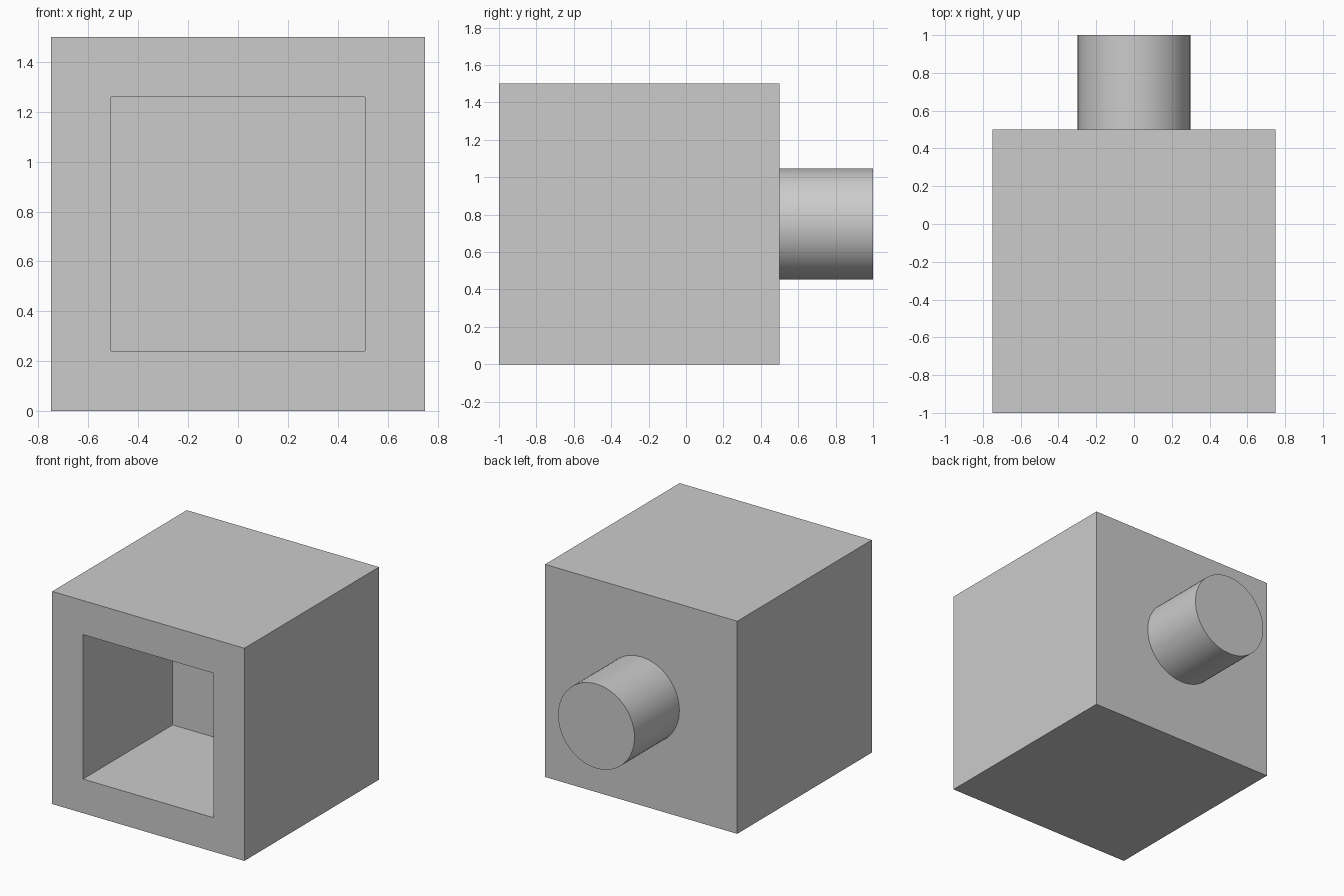
import bpy
import bmesh
import math
from mathutils import Matrix

default = bpy.data.objects.get("Cube")
if default:
    bpy.data.objects.remove(default, do_unlink=True)

SIZE = 1.5      # block edge length
OPENING = 0.82  # socket width and height
DEPTH = 1.0     # socket depth
RADIUS = 0.298  # peg radius
MID_Z = SIZE / 2

# Single grey material
grey = bpy.data.materials.new("plain grey")
grey.use_nodes = True
colour = (0.6, 0.6, 0.6, 1)
grey.diffuse_color = colour
grey.node_tree.nodes["Principled BSDF"].inputs["Base Color"].default_value = colour


def add_object(name, bm):
    mesh = bpy.data.meshes.new(name)
    bmesh.ops.recalc_face_normals(bm, faces=bm.faces)
    bm.to_mesh(mesh)
    bm.free()
    mesh.materials.append(grey)
    obj = bpy.data.objects.new(name, mesh)
    bpy.context.collection.objects.link(obj)
    return obj


# Block with a square socket sunk into the front
bm = bmesh.new()
bmesh.ops.create_cube(bm, size=SIZE, matrix=Matrix.Translation((0, -0.25, MID_Z)))
front = min(bm.faces, key=lambda f: f.calc_center_median().y)
bmesh.ops.inset_region(bm, faces=[front], thickness=(SIZE - OPENING) / 2)
extruded = bmesh.ops.extrude_discrete_faces(bm, faces=[front])
floor = extruded["faces"][0]
bmesh.ops.translate(bm, verts=floor.verts, vec=(0, DEPTH, 0))
add_object("socket_block", bm)

# Round peg on the back, open where it meets the block
bm = bmesh.new()
pose = Matrix.Translation((0, 0.75, MID_Z)) @ Matrix.Rotation(math.pi / 2, 4, "X")
bmesh.ops.create_cone(bm, cap_ends=True, segments=64, radius1=RADIUS,
                      radius2=RADIUS, depth=0.5, matrix=pose)
inner = min(bm.faces, key=lambda f: f.calc_center_median().y)
bmesh.ops.delete(bm, geom=[inner], context="FACES_ONLY")
peg = add_object("back_peg", bm)
bpy.ops.object.select_all(action="DESELECT")
peg.select_set(True)
bpy.context.view_layer.objects.active = peg
bpy.ops.object.shade_smooth_by_angle(angle=math.radians(30))
